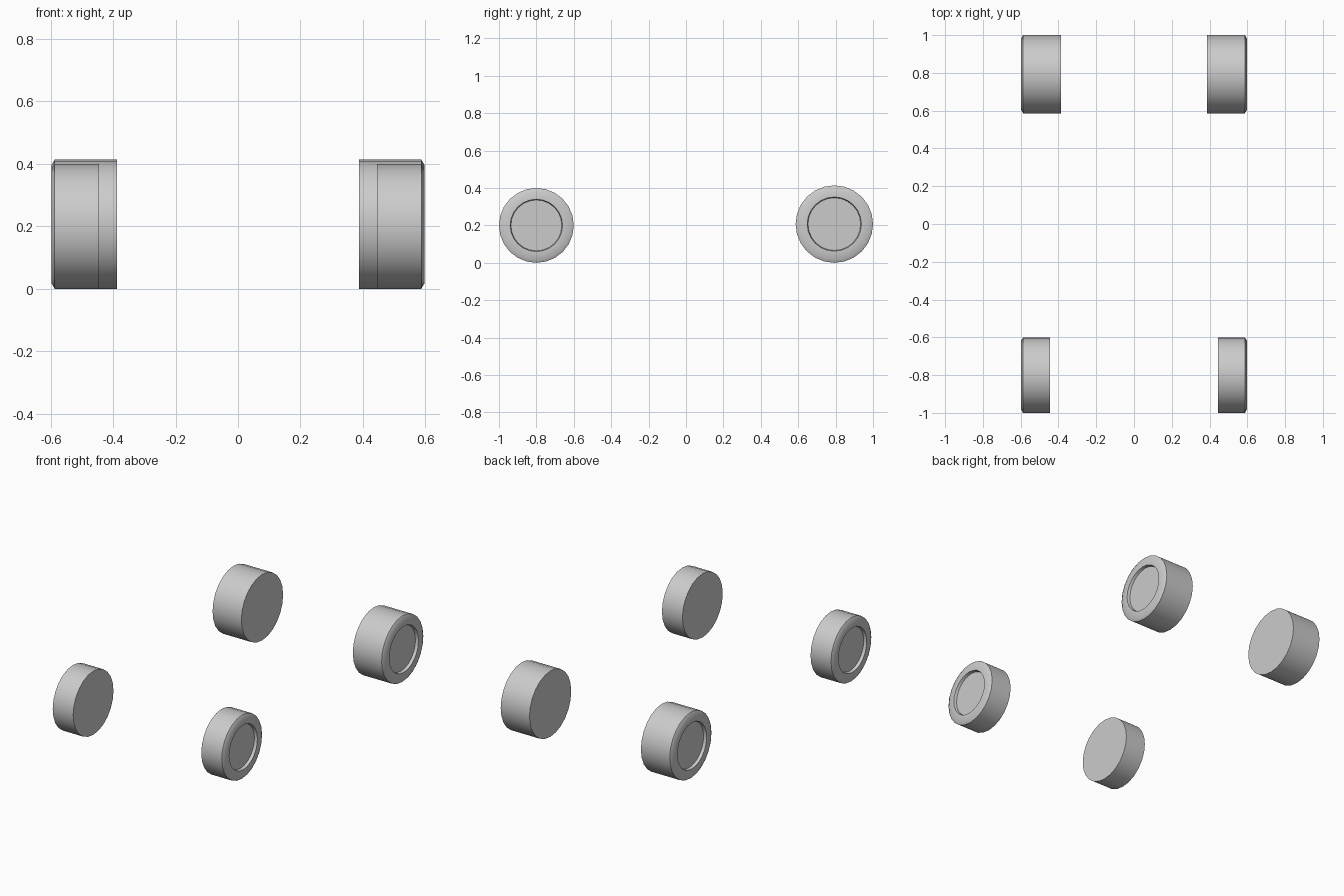
import bpy, bmesh
from math import cos, sin, pi, radians

if "Cube" in bpy.data.objects:
    bpy.data.objects.remove(bpy.data.objects["Cube"])

SIDES = 24


def wheel(name, side, y, r, x_in, x_out=0.597):
    # lathe profile (radius, x): tread, bevelled shoulder, sidewall, recessed hub
    profile = [(r, x_in), (r, x_out - 0.01), (r - 0.017, x_out),
               (r * 0.70, x_out), (r * 0.68, x_out - 0.018)]
    bm = bmesh.new()
    rings = [[bm.verts.new((side * x, y + rad * cos(2 * pi * i / SIDES),
                            r + rad * sin(2 * pi * i / SIDES)))
              for i in range(SIDES)] for rad, x in profile]
    for a, b in zip(rings, rings[1:]):
        for i in range(SIDES):
            j = (i + 1) % SIDES
            bm.faces.new((a[i], a[j], b[j], b[i]))
    # flat inner face and hub disc
    bm.faces.new(rings[0])
    bm.faces.new(rings[-1])
    bmesh.ops.recalc_face_normals(bm, faces=bm.faces)
    me = bpy.data.meshes.new(name)
    bm.to_mesh(me)
    bm.free()
    ob = bpy.data.objects.new(name, me)
    bpy.context.collection.objects.link(ob)
    bpy.ops.object.select_all(action='DESELECT')
    ob.select_set(True)
    bpy.context.view_layer.objects.active = ob
    bpy.ops.object.shade_smooth_by_angle(angle=radians(35))


# narrow front wheels and wider rear wheels
for label, s in (("left", -1), ("right", 1)):
    wheel("front_wheel_" + label, s, -0.80, 0.20, 0.445)
    wheel("rear_wheel_" + label, s, 0.793, 0.207, 0.387)
